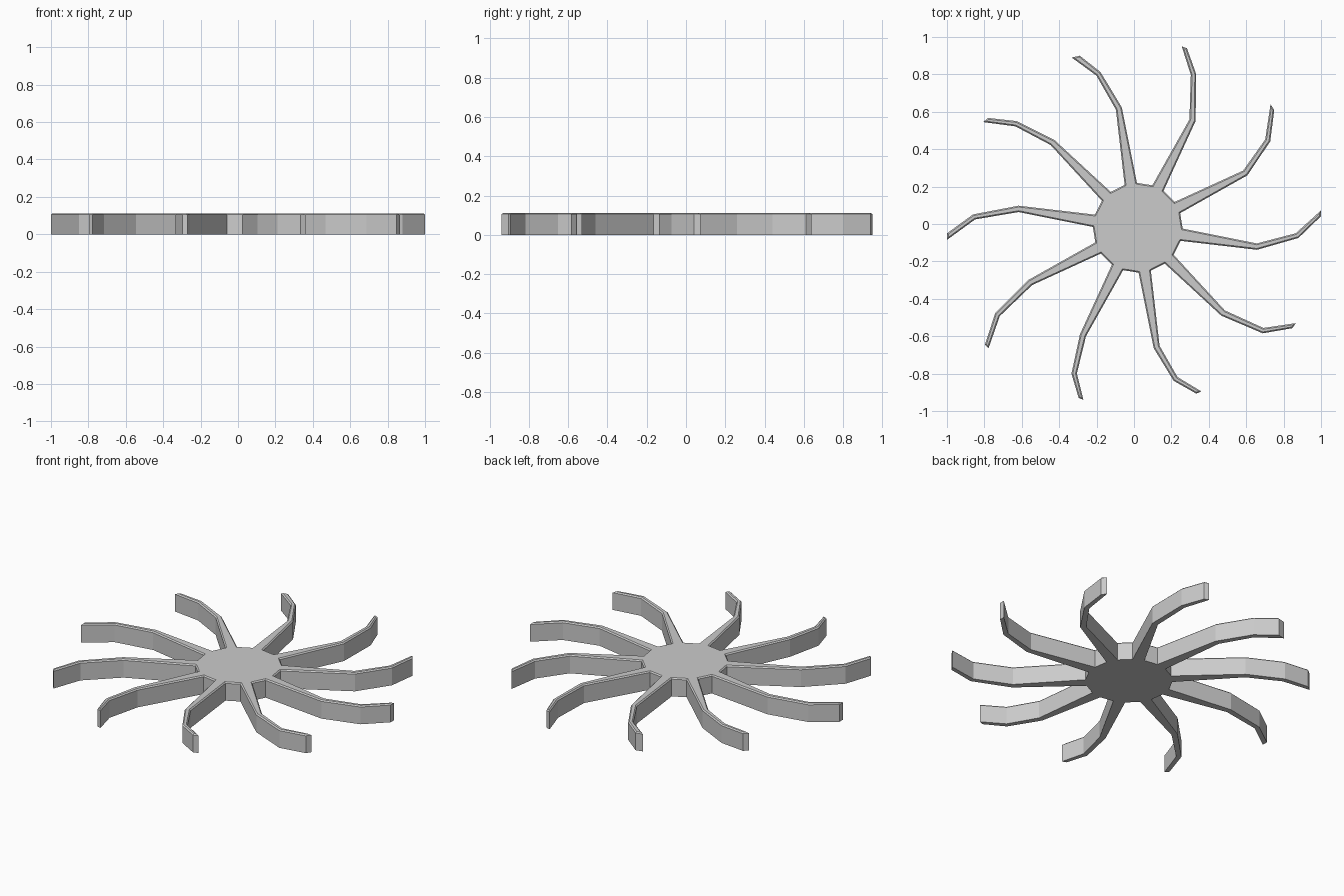
import bpy, bmesh
from math import radians
from mathutils import Vector, Matrix

if "Cube" in bpy.data.objects:
    bpy.data.objects.remove(bpy.data.objects["Cube"])

HUB = Vector((0.02, -0.02))
HEIGHT, CHAMFER = 0.112, 0.007

# Per arm, every 36 degrees from 27: outer bend centre, clockwise tip corner, other tip corner
ARMS = [
    ((0.715, 0.447), (0.75, 0.61), (0.73, 0.64)),
    ((0.318, 0.80), (0.283, 0.94), (0.255, 0.95)),
    ((-0.19, 0.803), (-0.29, 0.90), (-0.333, 0.89)),
    ((-0.63, 0.536), (-0.78, 0.567), (-0.807, 0.545)),
    ((-0.855, 0.038), (-1.0, -0.05), (-1.0, -0.085)),
    ((-0.73, -0.485), (-0.797, -0.645), (-0.778, -0.665)),
    ((-0.32, -0.80), (-0.296, -0.93), (-0.27, -0.94)),
    ((0.222, -0.828), (0.333, -0.907), (0.36, -0.895)),
    ((0.69, -0.57), (0.847, -0.557), (0.865, -0.53)),
    ((0.872, -0.062), (1.0, 0.042), (1.0, 0.073)),
]


def polar(r, deg):
    return HUB + Matrix.Rotation(radians(deg), 2) @ Vector((r, 0))


def bend(a, b, c, width):
    """Right and left edge points of a strip at bend b."""
    t = ((b - a).normalized() + (c - b).normalized()).normalized()
    n = Vector((-t.y, t.x)) * width / 2
    return b - n, b + n


# Hub and arms share one outline
outline = []
for k, (mid, tip_r, tip_l) in enumerate(ARMS):
    ang = 27 + 36 * k
    mid, tip_r, tip_l = Vector(mid), Vector(tip_r), Vector(tip_l)
    elbow = polar(0.645, ang)
    e_r, e_l = bend(HUB, elbow, mid, 0.034)
    m_r, m_l = bend(elbow, mid, (tip_r + tip_l) / 2, 0.029)
    outline += [polar(0.24, ang - 8), e_r, m_r, tip_r, tip_l, m_l, e_l, polar(0.24, ang + 8)]

bm = bmesh.new()
base = bm.faces.new([bm.verts.new((p.x, p.y, 0)) for p in outline])
base.normal_update()
# Upright walls
ext = bmesh.ops.extrude_face_region(bm, geom=[base], use_keep_orig=True)
top = next(g for g in ext["geom"] if isinstance(g, bmesh.types.BMFace))
for v in top.verts:
    v.co.z = HEIGHT - CHAMFER
# Narrow chamfer round the top edge
bmesh.ops.inset_region(bm, faces=[top], thickness=CHAMFER, use_even_offset=True)
for v in top.verts:
    v.co.z = HEIGHT
bmesh.ops.recalc_face_normals(bm, faces=bm.faces[:])

mesh = bpy.data.meshes.new("curved_arm_star")
bm.to_mesh(mesh)
bm.free()
obj = bpy.data.objects.new("curved_arm_star", mesh)
bpy.context.collection.objects.link(obj)
